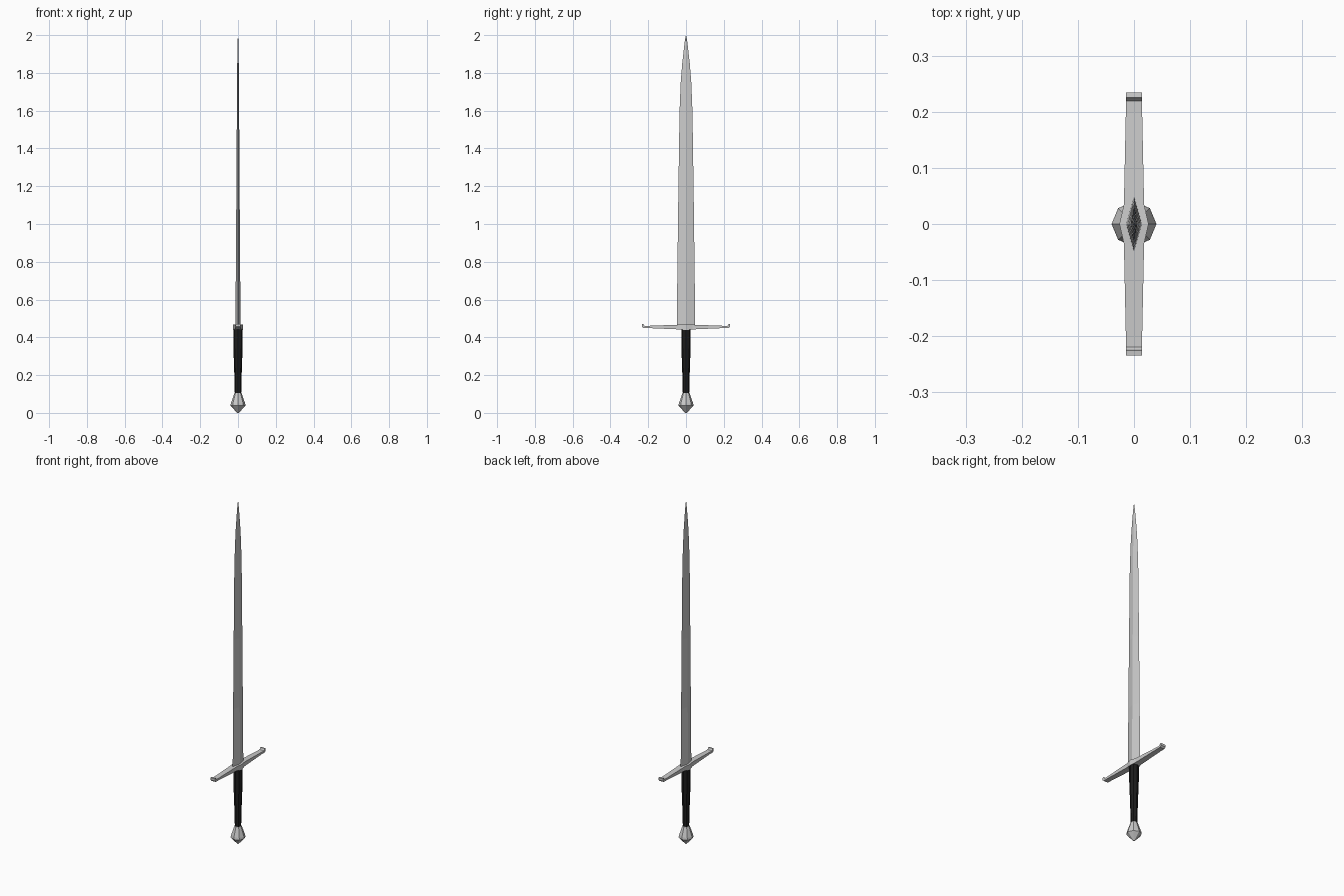
import bpy, math

if "Cube" in bpy.data.objects:
    bpy.data.objects.remove(bpy.data.objects["Cube"])


def loft(name, rings):
    """Skin equal-length rings of points and cap both ends."""
    n = len(rings[0])
    verts = [p for ring in rings for p in ring]
    faces = []
    for k in range(len(rings) - 1):
        for i in range(n):
            j = (i + 1) % n
            faces.append((k * n + i, k * n + j, (k + 1) * n + j, (k + 1) * n + i))
    faces.append(tuple(range(n))[::-1])
    faces.append(tuple((len(rings) - 1) * n + i for i in range(n)))
    mesh = bpy.data.meshes.new(name)
    mesh.from_pydata(verts, [], faces)
    obj = bpy.data.objects.new(name, mesh)
    bpy.context.collection.objects.link(obj)
    bpy.context.view_layer.objects.active = obj
    bpy.ops.object.mode_set(mode='EDIT')
    bpy.ops.mesh.select_all(action='SELECT')
    bpy.ops.mesh.normals_make_consistent(inside=False)
    bpy.ops.object.mode_set(mode='OBJECT')
    return obj


def octagon(r, z):
    return [(r * math.cos(i * math.pi / 4), r * math.sin(i * math.pi / 4), z)
            for i in range(8)]


# Blade: diamond section (z, half width, half thickness)
blade_profile = [(0.455, 0.049, 0.014), (0.8, 0.045, 0.011), (1.2, 0.040, 0.0085),
                 (1.6, 0.034, 0.006), (1.75, 0.028, 0.005), (1.85, 0.020, 0.004),
                 (1.93, 0.011, 0.003), (1.97, 0.006, 0.002), (2.0, 0.0006, 0.0004)]
loft("blade", [[(t, 0, z), (0, w, z), (-t, 0, z), (0, -w, z)]
               for z, w, t in blade_profile])

# Crossguard: top (y, z), bottom (y, z), half width; tips curl upward
half = [(0.0, 0.469, 0.0, 0.438, 0.026), (0.035, 0.467, 0.035, 0.442, 0.018),
        (0.20, 0.461, 0.20, 0.449, 0.0145), (0.219, 0.461, 0.226, 0.449, 0.0145),
        (0.223, 0.466, 0.234, 0.457, 0.0145), (0.225, 0.471, 0.234, 0.470, 0.0145)]
stations = [(-a, b, -c, d, w) for a, b, c, d, w in half[:0:-1]] + half
loft("crossguard", [[(-w, a, b), (w, a, b), (w, c, d), (-w, c, d)]
                    for a, b, c, d, w in stations])

# Grip: tapering octagonal handle
grip = loft("grip", [octagon(r, z) for r, z in
                     [(0.017, 0.10), (0.020, 0.22), (0.025, 0.36), (0.025, 0.445)]])
black = bpy.data.materials.new("black_leather")
black.diffuse_color = (0.012, 0.012, 0.012, 1)
black.use_nodes = True
black.node_tree.nodes["Principled BSDF"].inputs["Base Color"].default_value = black.diffuse_color
grip.data.materials.append(black)

# Pommel: faceted octagonal drop
loft("pommel", [octagon(r, z) for r, z in
                [(0.004, 0.0), (0.040, 0.038), (0.038, 0.05), (0.019, 0.105)]])
